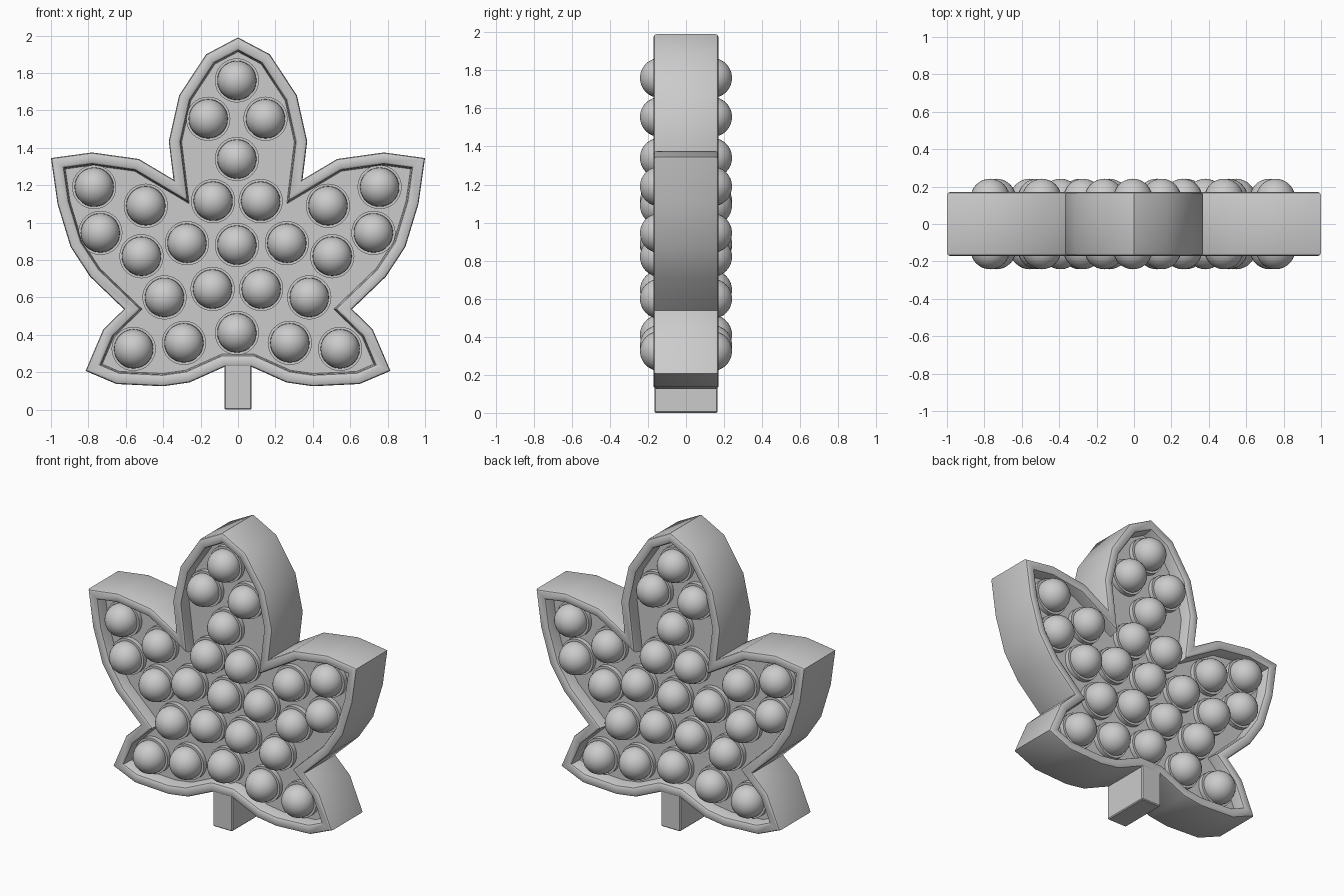
import bpy, bmesh
from math import radians
from mathutils import Vector, Matrix

cube = bpy.data.objects.get("Cube")
if cube:
    bpy.data.objects.remove(cube, do_unlink=True)

mat = bpy.data.materials.new("light_grey")
mat.use_nodes = True
GREY = (0.6, 0.6, 0.6, 1)
mat.diffuse_color = GREY
mat.node_tree.nodes["Principled BSDF"].inputs["Base Color"].default_value = GREY


def finish(bm, name, angle=35):
    """Turn a bmesh into a named, smooth shaded object."""
    bmesh.ops.recalc_face_normals(bm, faces=bm.faces)
    mesh = bpy.data.meshes.new(name)
    bm.to_mesh(mesh)
    bm.free()
    mesh.materials.append(mat)
    obj = bpy.data.objects.new(name, mesh)
    bpy.context.collection.objects.link(obj)
    bpy.ops.object.select_all(action="DESELECT")
    obj.select_set(True)
    bpy.context.view_layer.objects.active = obj
    bpy.ops.object.shade_smooth_by_angle(angle=radians(angle))
    return obj


def inset(points, width):
    """Offset a clockwise closed outline inwards with mitred corners."""
    result = []
    for i, p in enumerate(points):
        a = (p - points[i - 1]).normalized()
        b = (points[(i + 1) % len(points)] - p).normalized()
        na, nb = Vector((a.y, -a.x)), Vector((b.y, -b.x))
        result.append(p + (na + nb) * width / (1 + na.dot(nb)))
    return result


# Leaf outline: right half from the tip down to the stem, then mirrored
half = [(0, 1.99), (.17, 1.9), (.315, 1.68), (.37, 1.435), (.345, 1.23),
        (.53, 1.34), (.78, 1.375), (1, 1.345), (.965, 1.1), (.895, .87),
        (.79, .71), (.61, .537), (.72, .43), (.815, .207), (.65, .137),
        (.4, .125), (.26, .145), (.07, .23)]
outline = [Vector(p) for p in half]
outline += [Vector((-x, z)) for x, z in reversed(half[1:])]

# Leaf body: rounded rim around a recessed plate on front and back
rim = [(0, .155), (.004, .165), (.013, .17), (.047, .17), (.058, .163),
       (.063, .15), (.068, .09)]
section = [(w, -y) for w, y in reversed(rim)] + rim
bm = bmesh.new()
loops = [[bm.verts.new((p.x, y, p.y)) for p in inset(outline, w)]
         for w, y in section]
for lower, upper in zip(loops, loops[1:]):
    for i in range(len(lower)):
        bm.faces.new((lower[i - 1], lower[i], upper[i], upper[i - 1]))
bm.faces.new(loops[0])
bm.faces.new(loops[-1])
finish(bm, "leaf_body")

# Stem
bm = bmesh.new()
bmesh.ops.create_cube(bm, size=1, matrix=Matrix.Translation((0, 0, .125))
                      @ Matrix.Diagonal((.145, .33, .25, 1)))
bmesh.ops.bevel(bm, geom=bm.edges[:], offset=.006, segments=1, affect="EDGES")
finish(bm, "stem")

# Bubble layout: centre column, and pairs mirrored about it
single = [1.76, 1.34, .88, .41]
pairs = [(.153, 1.555), (.127, 1.115), (.763, 1.19), (.487, 1.09),
         (.73, .945), (.51, .82), (.267, .89), (.387, .6), (.13, .645),
         (.552, .325), (.283, .357)]
spots = [(0, z) for z in single] + [(s * x, z) for x, z in pairs for s in (-1, 1)]
turn = Matrix.Rotation(radians(90), 4, "X")

# Bubble domes and the collars they sit in
domes, collars = bmesh.new(), bmesh.new()
for x, z in spots:
    x -= .006
    bmesh.ops.create_cone(collars, cap_ends=True, segments=32, radius1=.118,
                          radius2=.118, depth=.24,
                          matrix=Matrix.Translation((x, 0, z)) @ turn)
    for side in (-1, 1):
        bmesh.ops.create_uvsphere(domes, u_segments=28, v_segments=16, radius=.105,
                                  matrix=Matrix.Translation((x, side * .137, z)) @ turn)
finish(domes, "bubble_domes")
finish(collars, "bubble_collars")
